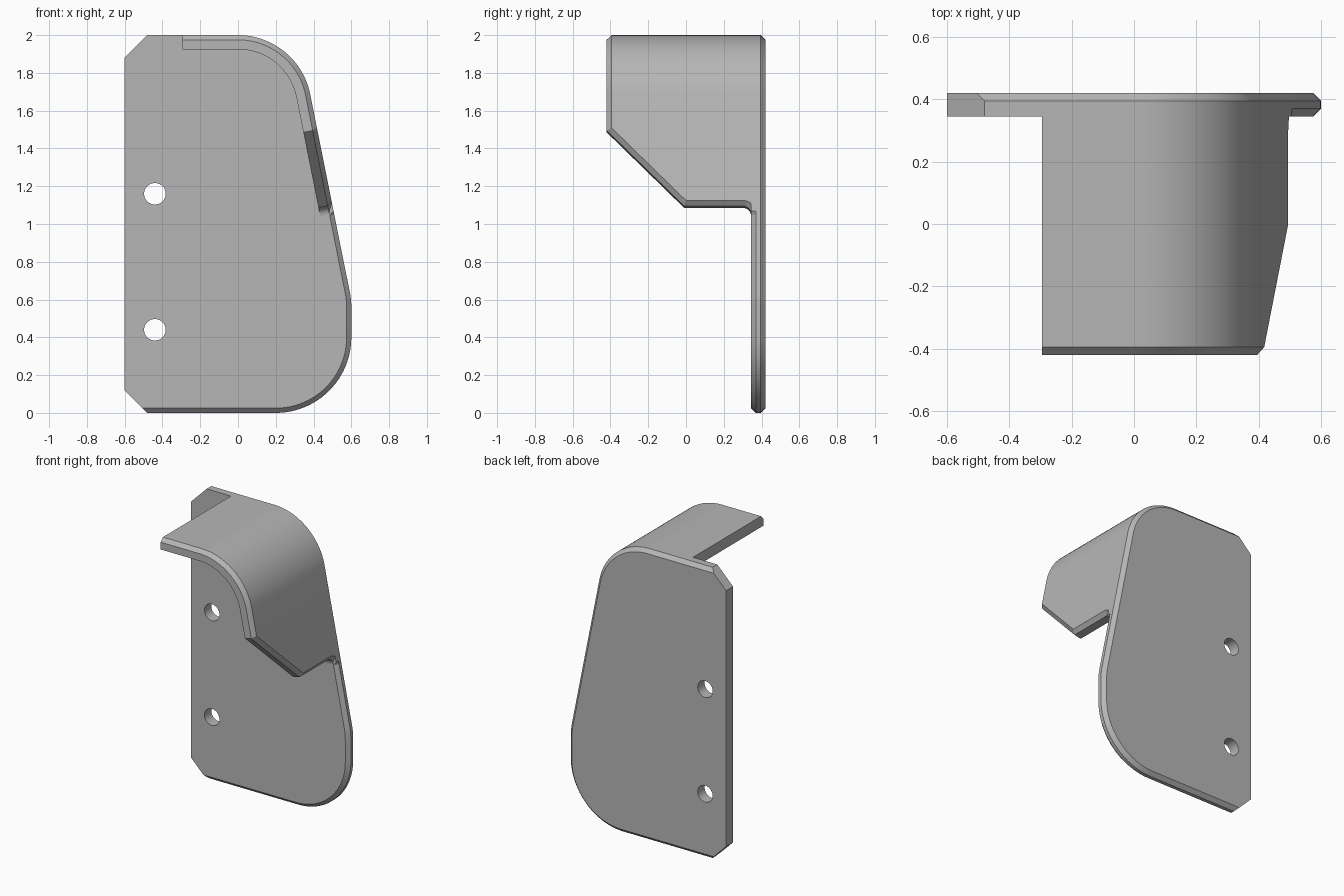
import bpy, bmesh
from math import sin, cos, pi, atan
from mathutils import Vector

if "Cube" in bpy.data.objects:
    bpy.data.objects.remove(bpy.data.objects["Cube"])

grey = bpy.data.materials.new("plain grey metal")
grey.use_nodes = True
grey.diffuse_color = (0.47, 0.47, 0.47, 1)
grey.node_tree.nodes["Principled BSDF"].inputs["Base Color"].default_value = grey.diffuse_color

T, C = 0.075, 0.025          # sheet thickness, chamfer
BACK, R = 0.42, 0.39         # rear plane, upper bend radius
TILT = atan(0.2)             # lean of the sloping side
X0 = -0.295                  # free edge of the hood


def finish(name, bm):
    bmesh.ops.remove_doubles(bm, verts=bm.verts, dist=1e-5)
    bmesh.ops.recalc_face_normals(bm, faces=bm.faces)
    mesh = bpy.data.meshes.new(name)
    bm.to_mesh(mesh)
    bm.free()
    mesh.materials.append(grey)
    ob = bpy.data.objects.new(name, mesh)
    bpy.context.collection.objects.link(ob)
    return ob


def loft(name, rings):
    """Skin a list of closed rings and cap both ends."""
    bm = bmesh.new()
    vs = [[bm.verts.new(p) for p in ring] for ring in rings]
    n = len(vs[0])
    for a, b in zip(vs, vs[1:]):
        for i in range(n):
            j = (i + 1) % n
            bm.faces.new((a[i], a[j], b[j], b[i]))
    bm.faces.new(vs[0])
    bm.faces.new(vs[-1])
    return finish(name, bm)


def smooth(ob):
    bpy.ops.object.select_all(action='DESELECT')
    ob.select_set(True)
    bpy.context.view_layer.objects.active = ob
    bpy.ops.object.shade_smooth_by_angle(angle=pi / 6)


# Plate outline: (position in x-z, inward chamfer vector)
outline = [(Vector((-0.6, 0.12)), Vector((0, 0))),
           (Vector((-0.48, 0)), Vector((-C, C)))]


def add_arc(cx, cz, r, a0, a1, n):
    for k in range(n + 1):
        a = a0 + (a1 - a0) * k / n
        d = Vector((cos(a), sin(a)))
        outline.append((Vector((cx, cz)) + d * r, -d * C))


add_arc(0.2, 0.4, 0.4, -pi / 2, 0, 24)
add_arc(0.2, 0.56, 0.4, 0, TILT, 4)
side = Vector((cos(TILT), sin(TILT)))
bend_end = Vector((0, 2 - R)) + side * R
for z in (1.05, 1.07):
    p = Vector((bend_end.x + (bend_end.y - z) * 0.2, z))
    outline.append((p, -side * C))
add_arc(0, 2 - R, R, TILT, pi / 2, 24)
outline += [(Vector((-0.48, 2)), Vector((-C, -C))),
            (Vector((-0.6, 1.88)), Vector((0, 0)))]


def ring(y, inset):
    pts = [p + v * inset(p) for p, v in outline]
    return [(p.x, y, p.y) for p in pts]


plate = loft("mounting_plate", [
    ring(BACK, lambda p: 1), ring(BACK - C, lambda p: 0),
    ring(BACK - 2 * C, lambda p: 0),
    ring(BACK - T, lambda p: 1 if p.y < 1.06 else 0)])

# Bolt holes
for z in (0.44, 1.16):
    bpy.ops.mesh.primitive_cylinder_add(vertices=40, radius=0.057, depth=0.4,
                                        location=(-0.44, 0.38, z), rotation=(pi / 2, 0, 0))
    cutter = bpy.context.object
    cutter.name = "hole_cutter"
    cutter.hide_render = True
    mod = plate.modifiers.new("hole", 'BOOLEAN')
    mod.operation, mod.solver, mod.object = 'DIFFERENCE', 'EXACT', cutter
    bpy.context.view_layer.objects.active = plate
    bpy.ops.object.modifier_apply(modifier=mod.name)
    bpy.data.objects.remove(cutter)
smooth(plate)

# Hood: a bent sheet, laid out flat as (distance along the bend, y)
S1 = -X0
S2 = S1 + R * (pi / 2 - TILT)


def bent(s, y, depth):
    if s < S1:
        p, d = Vector((X0 + s, 2)), Vector((0, 1))
    elif s < S2:
        a = pi / 2 - (s - S1) / R
        d = Vector((cos(a), sin(a)))
        p = Vector((0, 2 - R)) + d * R
    else:
        d = side
        p = bend_end + Vector((sin(TILT), -cos(TILT))) * (s - S2)
    p = p - d * depth
    return (p.x, y, p.y)


def at_height(z):
    return S2 + (bend_end.y - z) / cos(TILT)


FRONT, END, F = -0.42, at_height(1.1), 0.045
edge = [Vector((0, FRONT))]
edge += [Vector((S1 + (S2 - S1) * k / 24, FRONT)) for k in range(25)]
edge += [Vector((at_height(1.5), FRONT)), Vector((END, -0.01))]
for k in range(9):           # fillet into the plate
    a = pi / 2 * k / 8
    edge.append(Vector((END + F - F * cos(a), BACK - T - F + F * sin(a))))


def inset_edge():
    out = []
    for i, p in enumerate(edge):
        dirs = []
        if i > 0:
            dirs.append((p - edge[i - 1]).normalized())
        if i < len(edge) - 1:
            dirs.append((edge[i + 1] - p).normalized())
        normals = [Vector((-d.y, d.x)) for d in dirs]
        m = sum(normals, Vector((0, 0))).normalized()
        out.append(p + m * C / m.dot(normals[0]))
    return out


Y_IN = BACK - 0.04           # buried inside the plate
sections = []
for p, q in zip(edge, inset_edge()):
    sections.append([bent(q.x, Y_IN, 0), bent(q.x, q.y, 0), bent(p.x, p.y, C),
                     bent(p.x, p.y, T), bent(p.x, Y_IN, T)])
hood = loft("curved_hood", sections)
smooth(hood)
